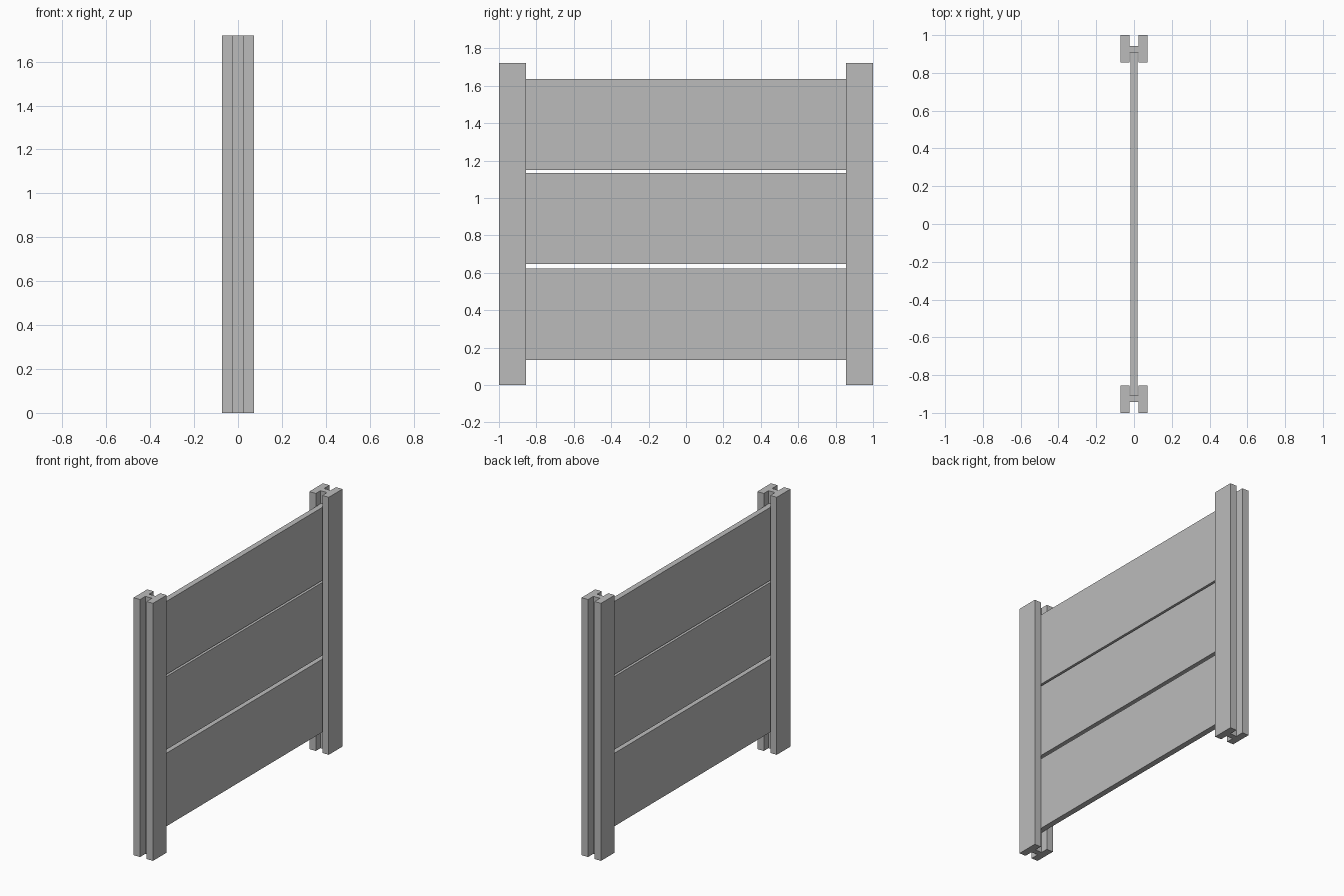
import bpy
import bmesh

# Remove the default cube only
cube = bpy.data.objects.get("Cube")
if cube:
    bpy.data.objects.remove(cube, do_unlink=True)

# Single concrete grey
grey = bpy.data.materials.new("concrete grey")
grey.use_nodes = True
colour = (0.5, 0.5, 0.5, 1)
grey.diffuse_color = colour
grey.node_tree.nodes["Principled BSDF"].inputs["Base Color"].default_value = colour


def extrude_profile(name, outline, bottom, top):
    """Raise a closed xy outline from bottom to top."""
    bm = bmesh.new()
    base = bm.faces.new([bm.verts.new((x, y, bottom)) for x, y in outline])
    raised = bmesh.ops.extrude_face_region(bm, geom=[base])["geom"]
    verts = [g for g in raised if isinstance(g, bmesh.types.BMVert)]
    bmesh.ops.translate(bm, verts=verts, vec=(0, 0, top - bottom))
    bmesh.ops.recalc_face_normals(bm, faces=bm.faces)
    mesh = bpy.data.meshes.new(name)
    bm.to_mesh(mesh)
    bm.free()
    mesh.materials.append(grey)
    obj = bpy.data.objects.new(name, mesh)
    bpy.context.collection.objects.link(obj)
    return obj


# H-shaped posts, grooved on the outer and inner sides
POST_HALF, GROOVE_HALF, POST_HEIGHT = 0.072, 0.024, 1.72
OUTER, OUTER_GROOVE, INNER_GROOVE, INNER = 1.0, 0.943, 0.905, 0.855
half = [(GROOVE_HALF, OUTER_GROOVE), (GROOVE_HALF, OUTER), (POST_HALF, OUTER),
        (POST_HALF, INNER), (GROOVE_HALF, INNER), (GROOVE_HALF, INNER_GROOVE)]
section = half + [(-x, y) for x, y in reversed(half)]
for name, side in (("front_post", -1), ("back_post", 1)):
    extrude_profile(name, [(x, y * side) for x, y in section], 0, POST_HEIGHT)

# Three flat panels slotted into the inner grooves
PANEL_HALF, PANEL_HEIGHT = 0.019, 0.488
panel = [(-PANEL_HALF, -INNER_GROOVE), (PANEL_HALF, -INNER_GROOVE),
         (PANEL_HALF, INNER_GROOVE), (-PANEL_HALF, INNER_GROOVE)]
for name, z in (("lower_panel", 0.134), ("middle_panel", 0.646), ("upper_panel", 1.148)):
    extrude_profile(name, panel, z, z + PANEL_HEIGHT)
